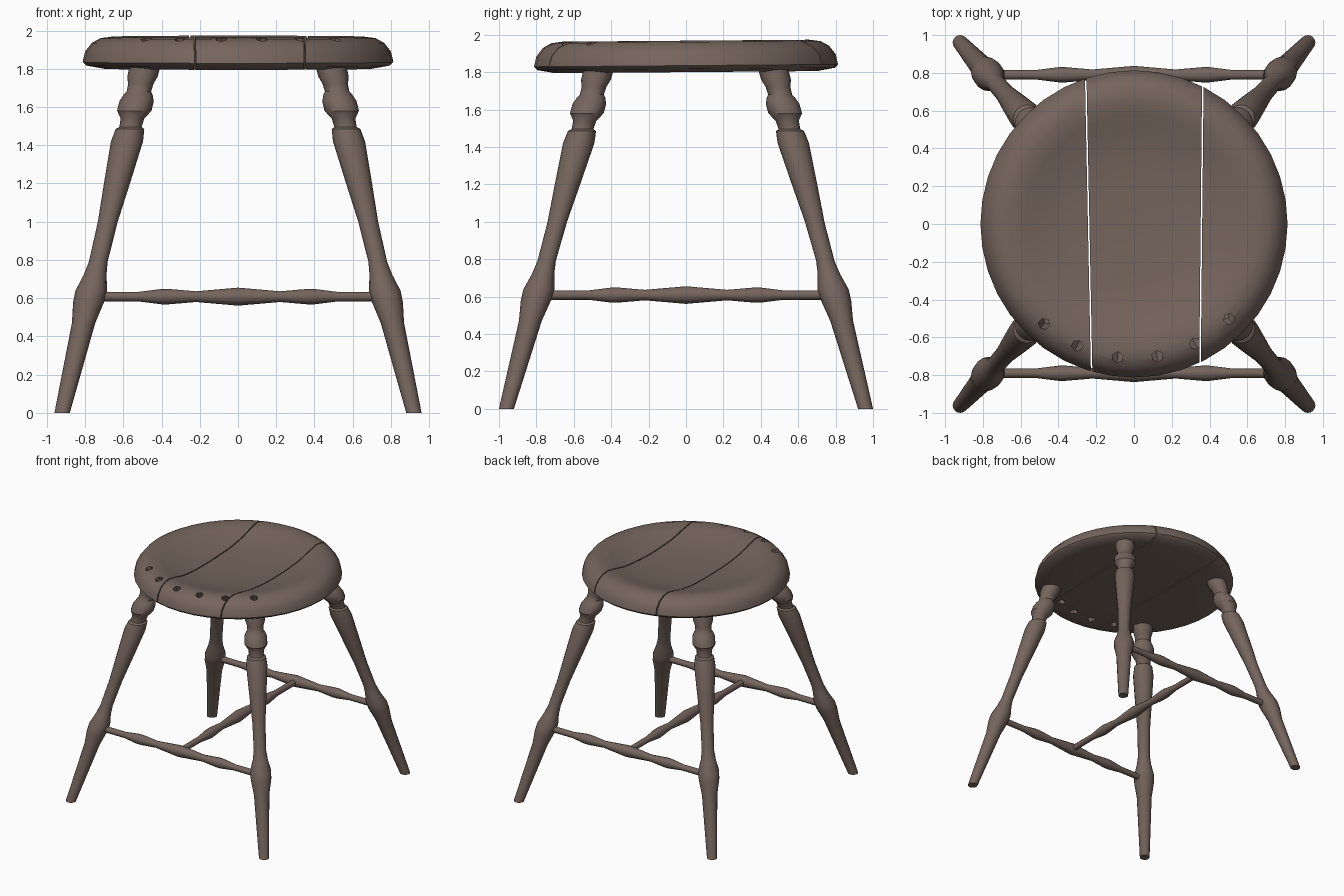
import bpy, bmesh, math
from mathutils import Matrix, Vector

cube = bpy.data.objects.get("Cube")
if cube:
    bpy.data.objects.remove(cube, do_unlink=True)

wood = bpy.data.materials.new("dark brown wood")
wood.use_nodes = True
colour = (0.178, 0.130, 0.109, 1)
wood.diffuse_color = colour
wood.node_tree.nodes["Principled BSDF"].inputs["Base Color"].default_value = colour


def lathe(profile, sides):
    """Turn (radius, height) points around z into a closed solid."""
    bm = bmesh.new()
    rings = []
    for r, h in profile:
        if r == 0:
            rings.append([bm.verts.new((0, 0, h))] * sides)
        else:
            rings.append([bm.verts.new((r * math.cos(a), r * math.sin(a), h))
                          for a in (math.tau * i / sides for i in range(sides))])
    for low, high in zip(rings, rings[1:]):
        for i in range(sides):
            j = (i + 1) % sides
            corners = list(dict.fromkeys((low[i], low[j], high[j], high[i])))
            bm.faces.new(corners)
    for ring in (rings[0], rings[-1]):
        if ring[0] is not ring[1]:
            bm.faces.new(ring)
    bmesh.ops.recalc_face_normals(bm, faces=bm.faces)
    return bm


def finish(name, bm):
    mesh = bpy.data.meshes.new(name)
    bm.to_mesh(mesh)
    bm.free()
    mesh.materials.append(wood)
    obj = bpy.data.objects.new(name, mesh)
    bpy.context.collection.objects.link(obj)
    return obj


def activate(obj):
    bpy.ops.object.select_all(action='DESELECT')
    obj.select_set(True)
    bpy.context.view_layer.objects.active = obj


def smooth(obj, degrees=35):
    activate(obj)
    bpy.ops.object.shade_smooth_by_angle(angle=math.radians(degrees))


# Drill for the six slanted spindle sockets along the front edge
drill = bmesh.new()
for angle in (228, 245, 263, 280, 297, 315):
    out = Vector((math.cos(math.radians(angle)), math.sin(math.radians(angle)), 0))
    axis = (out * 0.07 + Vector((0, 0, 0.16))).normalized()
    place = Matrix.Translation(out * 0.68 + Vector((0, 0, 1.88)))
    turn = axis.to_track_quat('Z', 'Y').to_matrix().to_4x4()
    bmesh.ops.create_cone(drill, cap_ends=True, segments=6, radius1=0.031,
                          radius2=0.031, depth=0.5, matrix=place @ turn)
cutter = finish("socket_cutter", drill)
cutter.hide_render = True

# Dished round seat, split into three planks by narrow gaps
seat_profile = [(0, 1.80), (0.4, 1.80), (0.70, 1.80), (0.795, 1.817), (0.813, 1.835),
                (0.80, 1.89), (0.765, 1.935), (0.72, 1.96), (0.66, 1.968), (0.58, 1.95),
                (0.48, 1.92), (0.35, 1.90), (0.18, 1.89), (0, 1.888)]
gaps = [(-0.24, Vector((1, 0.02, 0))), (0.357, Vector((1, -0.01, 0)))]
tilt = (Matrix.Translation((0, 0, 1.88)) @ Matrix.Rotation(0.008, 4, 'X')
        @ Matrix.Translation((0, 0, -1.88)))


def trim(bm, x, normal, keep_right):
    shift = 0.004 if keep_right else -0.004
    cut = bmesh.ops.bisect_plane(
        bm, geom=bm.verts[:] + bm.edges[:] + bm.faces[:], plane_co=(x + shift, 0, 0),
        plane_no=normal, clear_inner=keep_right, clear_outer=not keep_right)
    edges = [e for e in cut["geom_cut"] if isinstance(e, bmesh.types.BMEdge)]
    bmesh.ops.holes_fill(bm, edges=edges, sides=0)


for name, left_gap, right_gap in (("seat_plank_right", None, gaps[0]),
                                  ("seat_plank_middle", gaps[0], gaps[1]),
                                  ("seat_plank_left", gaps[1], None)):
    bm = lathe(seat_profile, 40)
    if left_gap:
        trim(bm, *left_gap, True)
    if right_gap:
        trim(bm, *right_gap, False)
    bmesh.ops.transform(bm, matrix=tilt, verts=bm.verts)
    bmesh.ops.recalc_face_normals(bm, faces=bm.faces)
    plank = finish(name, bm)
    sockets = plank.modifiers.new("sockets", 'BOOLEAN')
    sockets.operation = 'DIFFERENCE'
    sockets.solver = 'EXACT'
    sockets.object = cutter
    activate(plank)
    bpy.ops.object.modifier_apply(modifier="sockets")
    smooth(plank, 40)
bpy.data.objects.remove(cutter, do_unlink=True)

# Splayed turned legs, sheared so the feet stay flat on the floor
leg_profile = [(0.04, 0), (0.05, 0.22), (0.061, 0.47), (0.081, 0.58), (0.083, 0.64),
               (0.06, 0.72), (0.049, 0.79), (0.052, 1.0), (0.068, 1.2), (0.084, 1.42),
               (0.075, 1.485), (0.058, 1.495), (0.062, 1.54), (0.09, 1.58), (0.09, 1.63),
               (0.075, 1.665), (0.064, 1.68), (0.066, 1.72), (0.08, 1.76), (0.08, 1.86)]
for front, sy in (("front", -1), ("back", 1)):
    for side, sx in (("left", 1), ("right", -1)):
        bm = lathe(leg_profile, 16)
        for v in bm.verts:
            v.co.x += sx * (0.92 - 0.239 * v.co.z)
            v.co.y += sy * (0.96 - 0.272 * v.co.z)
        smooth(finish(f"{front}_{side}_leg", bm))

# Stretchers: one between each pair of legs, one joining them
half = [(0.047, 0), (0.028, 0.22), (0.04, 0.36), (0.04, 0.40), (0.025, 0.52), (0.025, 0.77)]
rod = [(r, -h) for r, h in half[:0:-1]] + half
for name, axis, y in (("front_stretcher", 'Y', -0.79), ("back_stretcher", 'Y', 0.79),
                      ("middle_stretcher", 'X', 0)):
    bm = lathe(rod, 12)
    matrix = Matrix.Translation((0, y, 0.608)) @ Matrix.Rotation(math.pi / 2, 4, axis)
    bmesh.ops.transform(bm, matrix=matrix, verts=bm.verts)
    smooth(finish(name, bm))
